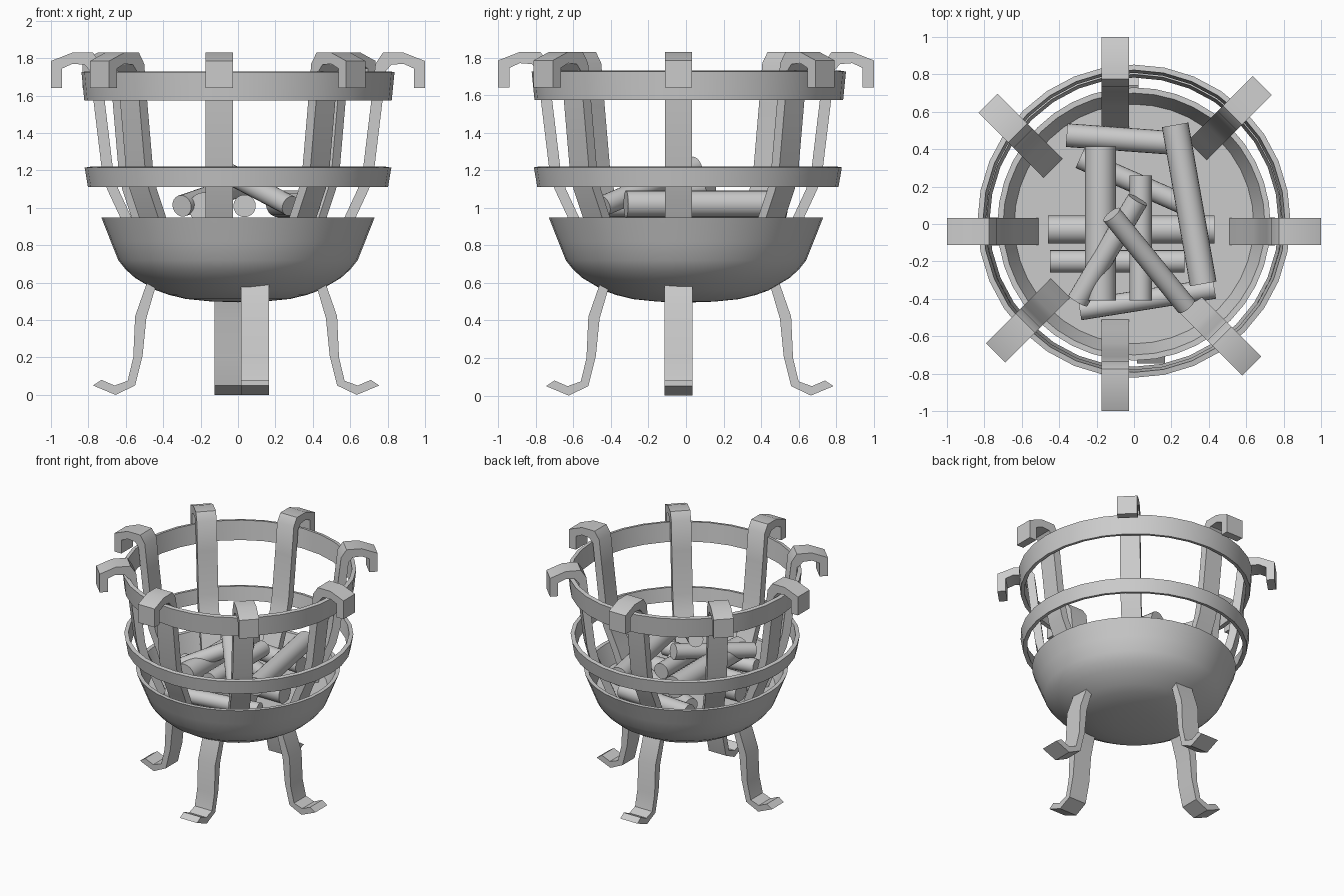
import bpy, bmesh, math
from mathutils import Vector

if "Cube" in bpy.data.objects:
    bpy.data.objects.remove(bpy.data.objects["Cube"])


def finish(name, bm, angle=30):
    bmesh.ops.recalc_face_normals(bm, faces=bm.faces)
    me = bpy.data.meshes.new(name)
    bm.to_mesh(me)
    bm.free()
    ob = bpy.data.objects.new(name, me)
    bpy.context.collection.objects.link(ob)
    bpy.ops.object.select_all(action='DESELECT')
    ob.select_set(True)
    bpy.context.view_layer.objects.active = ob
    bpy.ops.object.shade_smooth_by_angle(angle=math.radians(angle))
    return ob


def lathe(name, profile, segs, closed, center=(0, 0)):
    """Spin an (r, z) profile round the vertical axis."""
    bm = bmesh.new()
    rows = []
    for i in range(segs):
        a = math.tau * i / segs
        rows.append([bm.verts.new((center[0] + r * math.cos(a), center[1] + r * math.sin(a), z))
                     for r, z in profile])
    n = len(profile)
    for i in range(segs):
        p, q = rows[i], rows[(i + 1) % segs]
        for j in range(n if closed else n - 1):
            k = (j + 1) % n
            bm.faces.new((p[j], q[j], q[k], p[k]))
    bmesh.ops.remove_doubles(bm, verts=bm.verts, dist=1e-5)
    return finish(name, bm)


def strap(name, profile, width, angle, tip, tip_r):
    """Extrude an (r, z) outline sideways, pointing outward at angle with its end at tip."""
    a = math.radians(angle)
    d = Vector((math.cos(a), math.sin(a), 0))
    side = Vector((-d.y, d.x, 0)) * width / 2
    base = Vector((*tip, 0)) - d * tip_r
    bm = bmesh.new()
    A, B = ([bm.verts.new(base + d * r + side * s + Vector((0, 0, z))) for r, z in profile]
            for s in (-1, 1))
    bm.faces.new(A)
    bm.faces.new(B[::-1])
    n = len(profile)
    for i in range(n):
        j = (i + 1) % n
        bm.faces.new((A[i], A[j], B[j], B[i]))
    return finish(name, bm)


def log(name, p, q, radius):
    p, q = Vector(p), Vector(q)
    d = q - p
    bm = bmesh.new()
    bmesh.ops.create_cone(bm, cap_ends=True, segments=20, radius1=radius, radius2=radius,
                          depth=d.length)
    ob = finish(name, bm)
    ob.rotation_euler = d.to_track_quat('Z', 'Y').to_euler()
    ob.location = (p + q) / 2


# Bowl with inner wall and flat ash floor
lathe("bowl", [(0, 0.495), (0.15, 0.5), (0.28, 0.513), (0.37, 0.535), (0.44, 0.56), (0.55, 0.625),
               (0.60, 0.67), (0.64, 0.72), (0.68, 0.82), (0.73, 0.947),
               (0.70, 0.947), (0.665, 0.86), (0.64, 0.80), (0, 0.80)], 40, False)

# Two slightly flared hoops
lathe("upper_hoop", [(0.822, 1.575), (0.837, 1.725), (0.808, 1.73), (0.793, 1.58)], 32, True, (0, 0.015))
lathe("lower_hoop", [(0.802, 1.11), (0.82, 1.215), (0.79, 1.22), (0.773, 1.115)], 32, True, (0, 0.01))

# Eight hooked staves
STAVE = [(0.57, 0.80), (0.63, 0.95), (0.70, 1.10), (0.73, 1.22), (0.77, 1.55), (0.79, 1.73),
         (0.82, 1.765), (0.885, 1.77), (0.94, 1.745), (0.94, 1.64), (1.0, 1.64), (1.0, 1.785),
         (0.885, 1.83), (0.775, 1.83), (0.735, 1.77), (0.71, 1.55), (0.67, 1.22), (0.64, 1.10),
         (0.57, 0.95), (0.51, 0.80)]
TIPS = [(1.0, -0.04), (0.685, 0.74), (-0.10, 1.0), (-0.78, 0.645),
        (-1.0, -0.04), (-0.74, -0.69), (-0.10, -1.0), (0.63, -0.76)]
for i, tip in enumerate(TIPS):
    strap(f"stave_{i + 1}", STAVE, 0.145, 45 * i, tip, 1.0)

# Four curled legs
LEG = [(0.47, 0.62), (0.54, 0.42), (0.55, 0.20), (0.58, 0.075), (0.65, 0.05), (0.72, 0.08),
       (0.765, 0.05), (0.645, 0.005), (0.54, 0.05), (0.50, 0.21), (0.48, 0.41), (0.43, 0.58)]
LEG = [(r, z if z > 0.01 else 0.0) for r, z in LEG]
for side, ang, tip in (("right", 0, (0.755, -0.04)), ("back", 90, (-0.05, 0.785)),
                       ("left", 180, (-0.775, -0.04)), ("front", 270, (0.09, -0.745))):
    strap(f"{side}_leg", LEG, 0.15, ang, tip, 0.765)

# Pile of logs: lower layer, crossing layer, two leaning on top
LOGS = [((-0.46, -0.03, 0.87), (0.43, -0.03, 0.87), 0.075),
        ((-0.45, -0.20, 0.86), (0.27, -0.20, 0.86), 0.06),
        ((-0.36, 0.475, 0.87), (0.25, 0.43, 0.87), 0.063),
        ((-0.29, -0.46, 0.86), (0.43, -0.345, 0.86), 0.055),
        ((-0.29, 0.35, 0.86), (0.30, 0.09, 0.86), 0.055),
        ((-0.18, 0.415, 1.0), (-0.18, -0.41, 1.0), 0.083),
        ((0.035, 0.26, 1.01), (0.035, -0.41, 1.01), 0.06),
        ((0.22, 0.53, 1.02), (0.37, -0.32, 1.02), 0.072),
        ((0.02, 0.13, 1.12), (-0.30, -0.41, 1.01), 0.058),
        ((-0.12, 0.05, 1.22), (0.28, -0.44, 1.01), 0.055)]
for i, (p, q, r) in enumerate(LOGS):
    log(f"log_{i + 1}", p, q, r)
